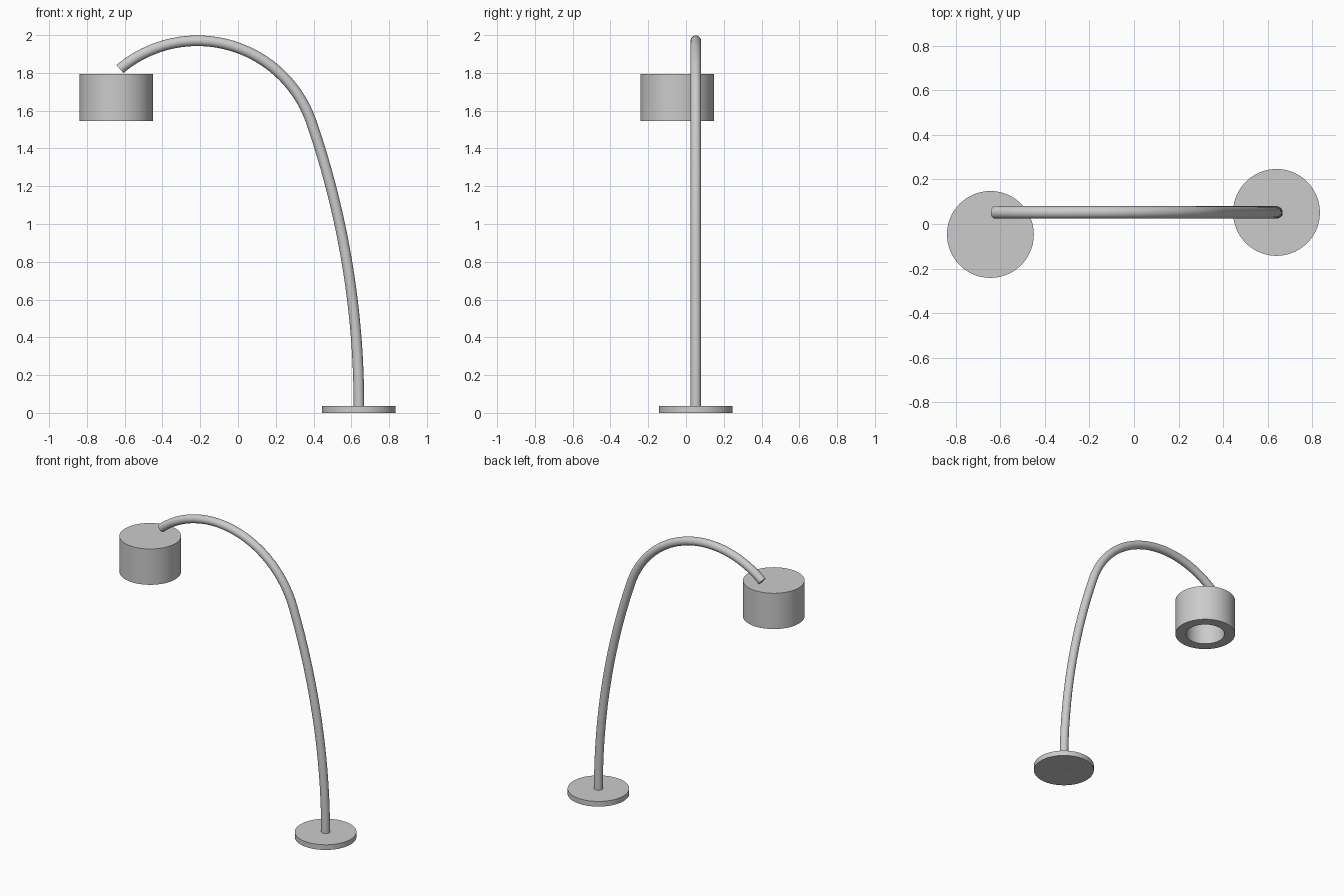
import bpy
import math
from mathutils import Vector

cube = bpy.data.objects.get("Cube")
if cube:
    bpy.data.objects.remove(cube, do_unlink=True)

grey = bpy.data.materials.new("satin_grey")
grey.use_nodes = True
grey.diffuse_color = (0.6, 0.6, 0.6, 1)
grey.node_tree.nodes["Principled BSDF"].inputs["Base Color"].default_value = (0.6, 0.6, 0.6, 1)

POLE_R = 0.028
POLE_Y = 0.052
FOOT_X = 0.64


def make_object(name, verts, faces, location=(0, 0, 0)):
    mesh = bpy.data.meshes.new(name)
    mesh.from_pydata(verts, [], faces)
    mesh.materials.append(grey)
    obj = bpy.data.objects.new(name, mesh)
    bpy.context.collection.objects.link(obj)
    obj.location = location
    bpy.ops.object.select_all(action="DESELECT")
    obj.select_set(True)
    bpy.context.view_layer.objects.active = obj
    bpy.ops.object.mode_set(mode="EDIT")
    bpy.ops.mesh.select_all(action="SELECT")
    bpy.ops.mesh.normals_make_consistent(inside=False)
    bpy.ops.object.mode_set(mode="OBJECT")
    bpy.ops.object.shade_smooth_by_angle(angle=math.radians(35))
    return obj


def loft(name, rings, closed=False, location=(0, 0, 0)):
    """Skin equal rings of points; cap both ends unless closed into a loop."""
    n = len(rings[0])
    count = len(rings)
    verts = [p for ring in rings for p in ring]
    faces = []
    for i in range(count if closed else count - 1):
        a, b = i * n, (i + 1) % count * n
        for j in range(n):
            k = (j + 1) % n
            faces.append((a + j, a + k, b + k, b + j))
    if not closed:
        faces.append(tuple(range(n)))
        faces.append(tuple(range((count - 1) * n, count * n)))
    return make_object(name, verts, faces, location)


def lathe(name, profile, closed, location, sides=64):
    turns = [math.tau * j / sides for j in range(sides)]
    rings = [[(r * math.cos(t), r * math.sin(t), z) for t in turns] for r, z in profile]
    return loft(name, rings, closed, location)


# Round foot with a socket for the pole
lathe("base", [(POLE_R, 0), (0.195, 0), (0.195, 0.036), (POLE_R, 0.036)],
      True, (FOOT_X, POLE_Y, 0))

# Drum shade, open underneath with a thick wall
lathe("lamp_shade", [(0.195, 0.25), (0.195, 0), (0.125, 0), (0.125, 0.2)],
      False, (-0.645, -0.047, 1.545))

# Arched pole: a long gentle arc flowing into a tighter one
path = [(Vector((FOOT_X, POLE_Y, 0)), 0)]
big_r, small_r, join = 4.617, 0.638, math.radians(19)
for i in range(25):
    a = join * i / 24
    path.append((Vector((FOOT_X - big_r * (1 - math.cos(a)), POLE_Y,
                         0.036 + big_r * math.sin(a))), a))
end = math.radians(130)
for i in range(1, 49):
    a = join + (end - join) * i / 48
    path.append((Vector((-0.215 + small_r * math.cos(a), POLE_Y,
                         1.332 + small_r * math.sin(a))), a))

rings = []
for centre, a in path:
    outward = Vector((math.cos(a), 0, math.sin(a)))
    rings.append([centre + POLE_R * (outward * math.cos(t) + Vector((0, math.sin(t), 0)))
                  for t in (math.tau * j / 32 for j in range(32))])
loft("arched_pole", rings)
